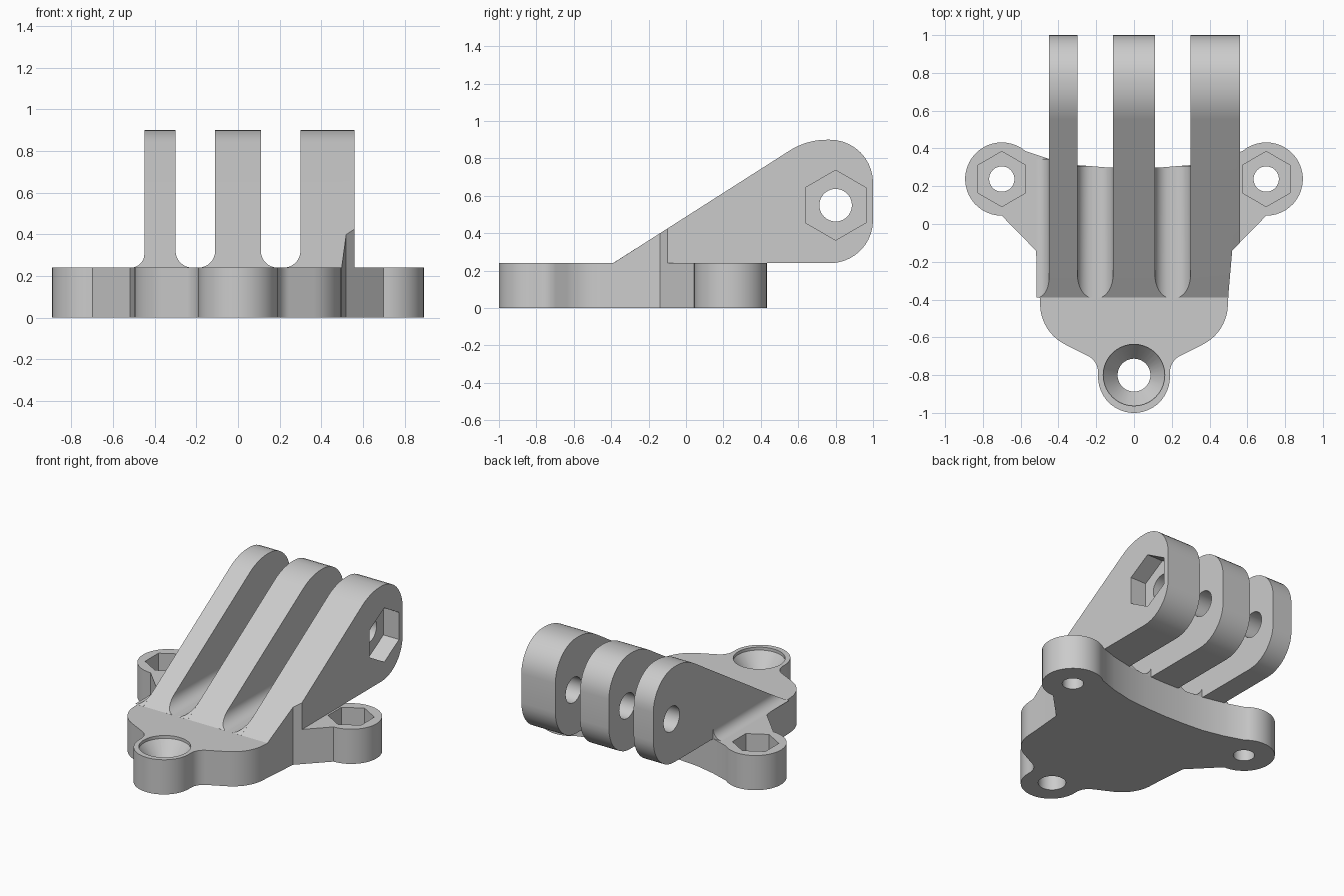
import bpy, bmesh
from math import cos, sin, pi, radians, tan
from mathutils import Vector

cube = bpy.data.objects.get("Cube")
if cube:
    bpy.data.objects.remove(cube, do_unlink=True)

gray = bpy.data.materials.new("light gray plastic")
gray.use_nodes = True
gray.diffuse_color = (0.6, 0.6, 0.6, 1)
gray.node_tree.nodes["Principled BSDF"].inputs["Base Color"].default_value = (0.6, 0.6, 0.6, 1)

TOP = 0.24          # top of the base plate
SLOPE = 0.638       # rise of the prongs' front ramp
RAMP = -0.39        # y where the ramp starts


def arc(cx, cy, r, start, end, n=16):
    """Points on an arc, angles in degrees."""
    angles = [radians(start + (end - start) * i / n) for i in range(n + 1)]
    return [(cx + r * cos(a), cy + r * sin(a)) for a in angles]


def ngon(cx, cy, r, n=40):
    return arc(cx, cy, r, 90, 450, n)[:-1]


def rounded(a, b, c, r, n=10):
    """Round corner b between a and c with radius r."""
    a, b, c = Vector(a), Vector(b), Vector(c)
    u, v = (a - b).normalized(), (c - b).normalized()
    half = u.angle(v) / 2
    t = r / tan(half)
    centre = b + (u + v).normalized() * (r / sin(half))
    p, q = b + u * t - centre, b + v * t - centre
    sweep = pi - 2 * half
    return [tuple(centre + (p * sin((1 - i / n) * sweep) + q * sin(i / n * sweep)) / sin(sweep))
            for i in range(n + 1)]


def make(name, bm):
    bmesh.ops.recalc_face_normals(bm, faces=bm.faces)
    mesh = bpy.data.meshes.new(name)
    bm.to_mesh(mesh)
    bm.free()
    mesh.materials.append(gray)
    obj = bpy.data.objects.new(name, mesh)
    bpy.context.scene.collection.objects.link(obj)
    return obj


def prism_mesh(points, axis, lo, hi):
    """Extrude a flat outline along the x, y or z axis."""
    place = {"x": lambda p: (lo, p[0], p[1]),
             "y": lambda p: (p[0], lo, p[1]),
             "z": lambda p: (p[0], p[1], lo)}[axis]
    bm = bmesh.new()
    face = bm.faces.new([bm.verts.new(place(p)) for p in points])
    grown = bmesh.ops.extrude_face_region(bm, geom=[face])["geom"]
    move = Vector([(hi - lo) * (axis == k) for k in "xyz"])
    bmesh.ops.translate(bm, vec=move, verts=[g for g in grown if isinstance(g, bmesh.types.BMVert)])
    return bm


def prism(name, points, axis, lo, hi):
    return make(name, prism_mesh(points, axis, lo, hi))


def boolean(obj, cutter, operation="DIFFERENCE"):
    """Apply a boolean and discard the helper."""
    cutter.hide_render = True
    mod = obj.modifiers.new("cut", "BOOLEAN")
    mod.operation, mod.solver, mod.object = operation, "EXACT", cutter
    bpy.context.view_layer.objects.active = obj
    bpy.ops.object.modifier_apply(modifier=mod.name)
    bpy.data.objects.remove(cutter, do_unlink=True)


# Base plate: half outline, mirrored
neck, shoulder, waist, armpit = (0.19, -0.725), (0.49, -0.575), (0.50, -0.37), (0.52, -0.14)
half = arc(0, -0.81, 0.19, -90, 0)
half += rounded((0.19, -0.81), neck, shoulder, 0.1)
half += rounded(neck, shoulder, waist, 0.24)
half += [waist, armpit]
half += arc(0.70, 0.238, 0.194, -90, 130, 28)
half += [(0.45, 0.345), (0.3, 0.312), (0.15, 0.3), (0, 0.296)]
outline = half + [(-x, y) for x, y in reversed(half[1:-1])]
base = prism("base_plate", outline, "z", 0, TOP)

# Side lugs: through hole and hexagonal nut pocket
for x in (-0.70, 0.70):
    boolean(base, prism("lug_hole", ngon(x, 0.238, 0.067), "z", -0.1, 0.5))
    boolean(base, prism("lug_nut_pocket", ngon(x, 0.238, 0.146, 6), "z", 0.12, 0.5))

# Front lug: through hole and countersink
boolean(base, prism("front_hole", ngon(0, -0.80, 0.087), "z", -0.1, 0.5))
bm = bmesh.new()
bmesh.ops.create_cone(bm, cap_ends=True, segments=40, radius1=0.087, radius2=0.163, depth=0.10)
bmesh.ops.translate(bm, vec=(0, -0.80, 0.17), verts=bm.verts)
boolean(base, make("countersink", bm))
boolean(base, prism("countersink_rim", ngon(0, -0.80, 0.163), "z", 0.2199, 0.5))

# Prongs: sloped side profile with rounded free end
corners = [(RAMP, TOP), (0.645, 0.90), (1.0, 0.90), (1.0, TOP)]
profile = [corners[0]]
for i, r in ((1, 0.37), (2, 0.23), (3, 0.23)):
    profile += rounded(corners[i - 1], corners[i], corners[(i + 1) % 4], r)
prongs = []
for name, x0, x1 in (("right_prong", -0.45, -0.30), ("middle_prong", -0.11, 0.11), ("left_prong", 0.30, 0.56)):
    prong = prism(name, profile, "x", x0, x1)
    boolean(prong, prism("bolt_hole", ngon(0.80, 0.55, 0.087), "x", x0 - 0.1, x1 + 0.1))
    prongs.append(prong)

# Left prong: nut pocket, and foot trimmed to the edge of the base
boolean(prongs[2], prism("nut_pocket", ngon(0.80, 0.55, 0.187, 6), "x", 0.44, 0.7))
trim = [(0.2, -0.6), (0.49, -0.6), waist, armpit, (0.565, -0.095), (0.7, -0.095), (0.7, 1.2), (0.2, 1.2)]
boolean(prongs[2], prism("foot_trim", trim, "z", 0, 1.2), "INTERSECT")

# Fillets where the prongs meet the base, cut off along the ramp
fillets = []
for name, x, side, r, back in (("right_outer_fillet", -0.45, -1, 0.065, 0.345),
                               ("right_inner_fillet", -0.30, 1, 0.08, 0.308),
                               ("middle_right_fillet", -0.11, -1, 0.08, 0.299),
                               ("middle_left_fillet", 0.11, 1, 0.08, 0.299),
                               ("left_inner_fillet", 0.30, -1, 0.08, 0.308)):
    section = [(x, TOP)] + [(x + side * px, pz) for px, pz in arc(r, TOP + r, r, 180, 270, 8)]
    bm = prism_mesh(section, "y", RAMP, back)
    cut = bmesh.ops.bisect_plane(bm, geom=bm.verts[:] + bm.edges[:] + bm.faces[:],
                                 plane_co=(0, RAMP, TOP + 0.0005), plane_no=(0, -SLOPE, 1), clear_outer=True)
    edges = [g for g in cut["geom_cut"] if isinstance(g, bmesh.types.BMEdge)]
    bmesh.ops.holes_fill(bm, edges=edges)
    fillets.append(make(name, bm))

# Smooth curved walls, keep crisp edges
bpy.ops.object.select_all(action="DESELECT")
for obj in [base] + prongs + fillets:
    obj.select_set(True)
bpy.context.view_layer.objects.active = base
bpy.ops.object.shade_smooth_by_angle(angle=radians(25))
